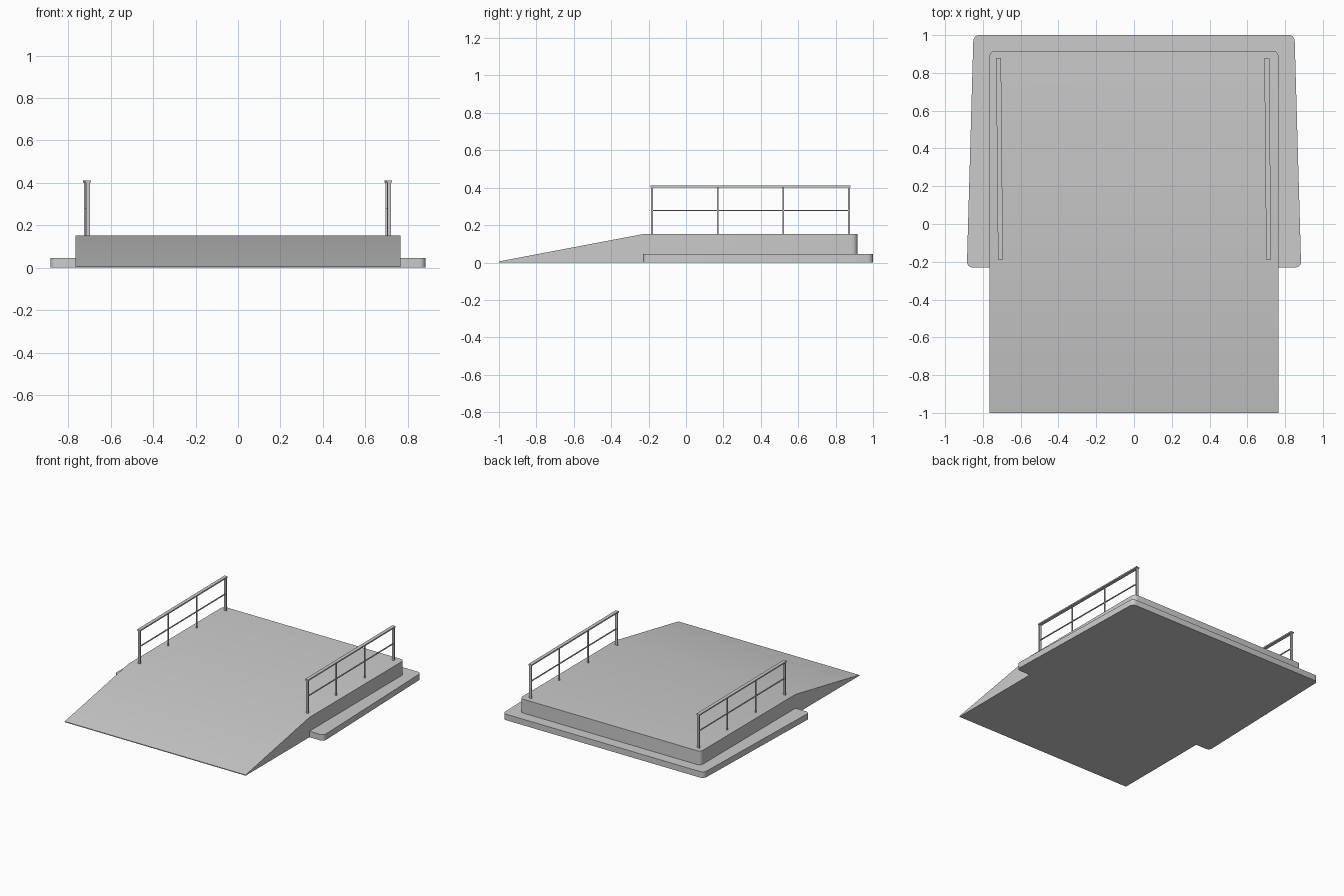
import bpy, bmesh, math
from mathutils import Vector

if "Cube" in bpy.data.objects:
    bpy.data.objects.remove(bpy.data.objects["Cube"])


def finish(bm, name):
    bmesh.ops.recalc_face_normals(bm, faces=bm.faces)
    mesh = bpy.data.meshes.new(name)
    bm.to_mesh(mesh)
    bm.free()
    ob = bpy.data.objects.new(name, mesh)
    bpy.context.collection.objects.link(ob)
    bpy.ops.object.select_all(action='DESELECT')
    ob.select_set(True)
    bpy.context.view_layer.objects.active = ob
    bpy.ops.object.shade_smooth_by_angle(angle=math.radians(35))
    return ob


def extrude(bm, pts, offset):
    """Close an outline of points into a solid pushed along offset."""
    face = bm.faces.new([bm.verts.new(p) for p in pts])
    out = bmesh.ops.extrude_face_region(bm, geom=[face])
    verts = [g for g in out["geom"] if isinstance(g, bmesh.types.BMVert)]
    bmesh.ops.translate(bm, verts=verts, vec=offset)


def round_corners(bm, test, radius):
    edges = [e for e in bm.edges
             if (e.verts[0].co - e.verts[1].co).xy.length < 1e-5
             and all(test(v.co) for v in e.verts)]
    bmesh.ops.bevel(bm, geom=edges, offset=radius, segments=5,
                    profile=0.5, affect='EDGES')


# Slightly tapered base slab with rounded corners
bm = bmesh.new()
extrude(bm, [(-0.885, -0.23, 0), (0.885, -0.23, 0), (0.85, 1, 0), (-0.85, 1, 0)],
        Vector((0, 0, 0.046)))
round_corners(bm, lambda co: True, 0.03)
finish(bm, "base_slab")

# Deck and sloping ramp, one side profile extruded across the width
bm = bmesh.new()
extrude(bm, [(-0.765, -1, 0), (-0.765, 0.917, 0), (-0.765, 0.917, 0.152),
             (-0.765, -0.23, 0.152), (-0.765, -1, 0.006)],
        Vector((1.53, 0, 0)))
round_corners(bm, lambda co: co.y > 0.9, 0.03)
finish(bm, "deck_and_ramp")

# Handrails, set very slightly askew
DECK, TOP, Y0, Y1 = 0.15, 0.412, -0.185, 0.88


def railing(name, x_front, x_back):
    bm = bmesh.new()

    def bar(y0, y1, z0, z1, width):
        def x(y):
            return x_front + (x_back - x_front) * (y - Y0) / (Y1 - Y0)
        h = width / 2
        extrude(bm, [(x(y0) - h, y0, z0), (x(y0) + h, y0, z0),
                     (x(y1) + h, y1, z0), (x(y1) - h, y1, z0)],
                Vector((0, 0, z1 - z0)))

    bar(Y0 - 0.004, Y1, TOP - 0.01, TOP, 0.026)            # top rail
    bar(Y0, Y1 - 0.004, 0.276, 0.282, 0.008)               # middle rail
    for y in (Y0 + 0.004, Y1 - 0.008):                     # end posts
        bar(y - 0.005, y + 0.005, DECK, TOP - 0.01, 0.018)
    for y in (0.17, 0.52):                                 # thin posts
        bar(y - 0.003, y + 0.003, DECK, TOP - 0.01, 0.009)
    finish(bm, name)


railing("right_railing", 0.713, 0.703)
railing("left_railing", -0.707, -0.717)
